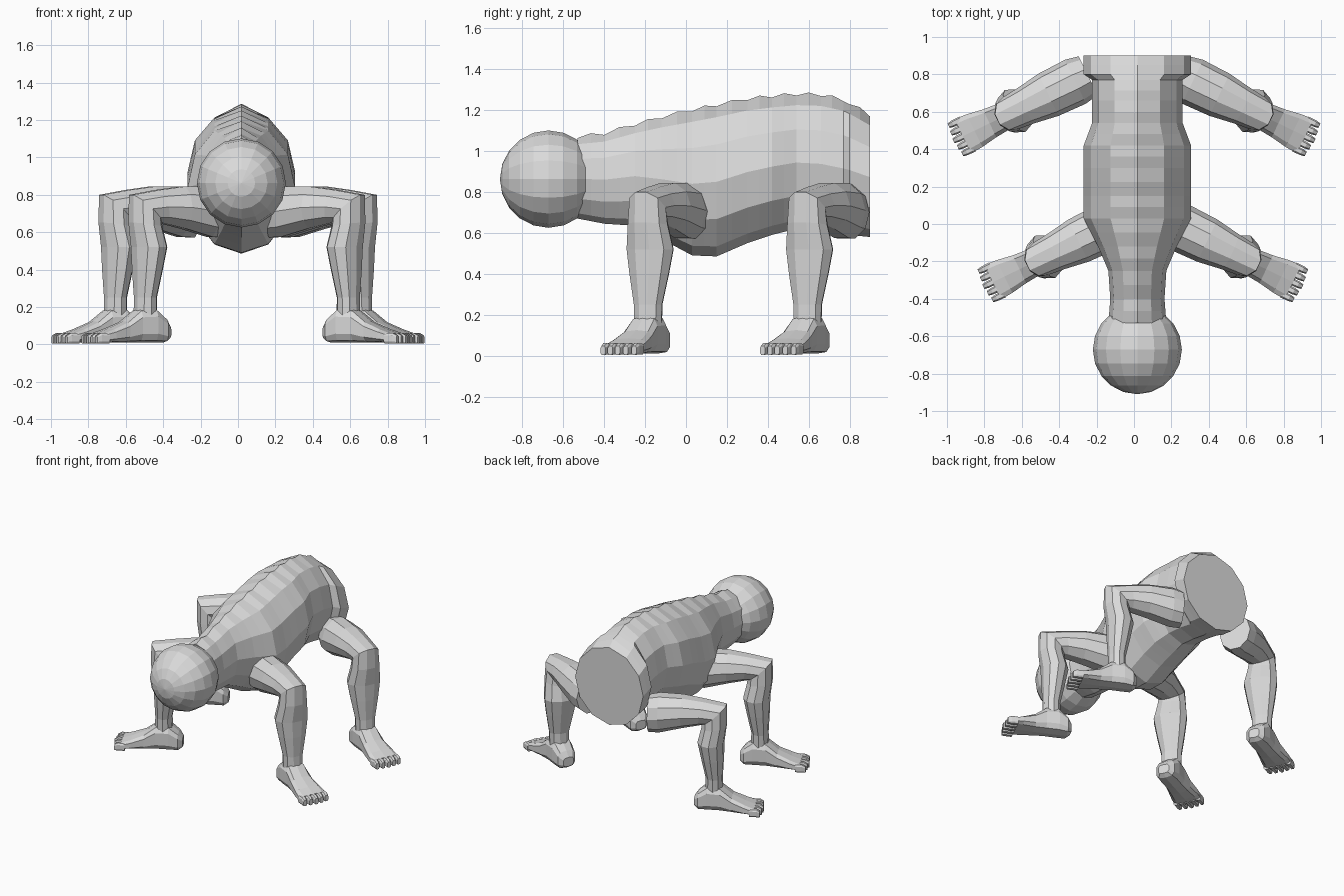
import bpy, bmesh, math
from mathutils import Vector

cube = bpy.data.objects.get("Cube")
if cube:
    bpy.data.objects.remove(cube)

grey = bpy.data.materials.new("plain grey")
grey.use_nodes = True
tone = (0.7, 0.7, 0.7, 1)
grey.diffuse_color = tone
grey.node_tree.nodes["Principled BSDF"].inputs["Base Color"].default_value = tone


def finish(name, bm):
    bmesh.ops.recalc_face_normals(bm, faces=bm.faces)
    mesh = bpy.data.meshes.new(name)
    bm.to_mesh(mesh)
    bm.free()
    mesh.materials.append(grey)
    obj = bpy.data.objects.new(name, mesh)
    bpy.context.collection.objects.link(obj)
    return obj


def skin(bm, rings):
    """Bridge rings of points and close both ends."""
    loops = [[bm.verts.new(p) for p in ring] for ring in rings]
    n = len(loops[0])
    for a, b in zip(loops, loops[1:]):
        for i in range(n):
            j = (i + 1) % n
            bm.faces.new((a[i], a[j], b[j], b[i]))
    bm.faces.new(loops[0])
    bm.faces.new(loops[-1])


def oval(center, u, v, sides):
    c, u, v = Vector(center), Vector(u), Vector(v)
    turns = [2 * math.pi * i / sides for i in range(sides)]
    return [c + u * math.cos(a) + v * math.sin(a) for a in turns]


# Torso: y, half width, bottom, top
TORSO = [
    (-0.53, 0.155, 0.67, 1.06), (-0.40, 0.145, 0.645, 1.075),
    (-0.25, 0.155, 0.635, 1.12), (-0.12, 0.21, 0.57, 1.155),
    (0.03, 0.287, 0.49, 1.19), (0.15, 0.287, 0.485, 1.215),
    (0.30, 0.287, 0.55, 1.245), (0.42, 0.287, 0.59, 1.258),
    (0.54, 0.242, 0.62, 1.268), (0.66, 0.242, 0.61, 1.265),
    (0.77, 0.242, 0.59, 1.24), (0.80, 0.287, 0.59, 1.225),
    (0.90, 0.287, 0.58, 1.165),
]
MIDLINE = 0.018


def torso_ring(y, half, low, high, bump):
    ring = oval((MIDLINE, y, (low + high) / 2), (half, 0, 0),
                (0, 0, (high - low) / 2), 12)
    ring[3].z += bump          # spine ridge vertex
    return ring


bm = bmesh.new()
rings = []
for a, b in zip(TORSO, TORSO[1:]):
    middle = [(p + q) / 2 for p, q in zip(a, b)]
    rings.append(torso_ring(*a, 0.004))
    if b[0] - a[0] > 0.05:
        rings.append(torso_ring(*middle, 0.02))
rings.append(torso_ring(*TORSO[-1], 0.004))
skin(bm, rings)
finish("torso", bm)

# Head: faceted ball with its poles front and back
bm = bmesh.new()
bmesh.ops.create_uvsphere(bm, u_segments=16, v_segments=10, radius=0.238)
head = finish("head", bm)
head.rotation_euler.x = math.pi / 2
head.location = (MIDLINE, -0.672, 0.863)

# Leg frame: s runs out towards the toes, t runs across, z is up
OUT = Vector((0.9, -0.436, 0))
ACROSS = Vector((0.436, 0.9, 0))
ANKLE = Vector((0.655, 0.595, 0))

# centre s, centre z, half across, and the half vector (s, z) of the bend plane
LIMB = [
    (-0.455, 0.70, 0.115, 0, 0.135), (-0.38, 0.71, 0.13, 0, 0.142),
    (-0.22, 0.732, 0.125, 0, 0.118), (-0.09, 0.735, 0.105, 0.02, 0.095),
    (0.0, 0.725, 0.095, 0.088, 0.078), (0.0, 0.64, 0.105, 0.09, 0.012),
    (-0.022, 0.52, 0.125, 0.094, 0), (-0.012, 0.40, 0.105, 0.08, 0),
    (0.0, 0.25, 0.075, 0.06, 0), (0.0, 0.17, 0.072, 0.062, 0),
    (0.0, 0.08, 0.07, 0.06, 0),
]
# s, half across, bottom, top
FOOT = [
    (-0.135, 0.04, 0.03, 0.10), (-0.105, 0.07, 0.01, 0.14),
    (-0.04, 0.08, 0.01, 0.195), (0.05, 0.078, 0.01, 0.19),
    (0.13, 0.085, 0.01, 0.125), (0.22, 0.1, 0.01, 0.085),
    (0.29, 0.105, 0.01, 0.06),
]


def blocky(place, s, t, half, low, high, sides):
    """Flat-soled cross-section standing across the foot."""
    ring = []
    for i in range(sides):
        a = 2 * math.pi * (i + 0.5) / sides
        c, d = math.cos(a), math.sin(a)
        c = math.copysign(abs(c) ** 0.6, c)
        d = math.copysign(abs(d) ** 0.6, d)
        ring.append(place(s, t + half * c, (low + high) / 2 + (high - low) / 2 * d))
    return ring


def build_leg(name, side, shift):
    def place(s, t, z):
        p = ANKLE + OUT * s + ACROSS * t
        return Vector((side * p.x + shift[0], p.y + shift[1], z))

    # thigh, knee and shin
    bm = bmesh.new()
    rings = []
    for s, z, wide, vs, vz in LIMB:
        ring = oval((0, s, z), (wide, 0, 0), (0, vs, vz), 10)
        rings.append([place(p.y, p.x, p.z) for p in ring])
    skin(bm, rings)
    finish(name + "_leg", bm)

    # foot with five toes
    bm = bmesh.new()
    skin(bm, [blocky(place, s, 0, half, low, high, 10)
              for s, half, low, high in FOOT])
    for i in range(5):
        t = (i - 2) * 0.042
        tip = 0.345 - 0.006 * abs(i - 2)
        skin(bm, [blocky(place, s, t, half, 0.003, high, 8) for s, half, high in
                  ((0.26, 0.02, 0.06), (tip - 0.025, 0.019, 0.062), (tip, 0.014, 0.048))])
    finish(name + "_foot", bm)


build_leg("back_left", 1, (0, 0))
build_leg("back_right", -1, (0, 0))
build_leg("front_left", 1, (-0.065, -0.78))
build_leg("front_right", -1, (0.16, -0.78))
